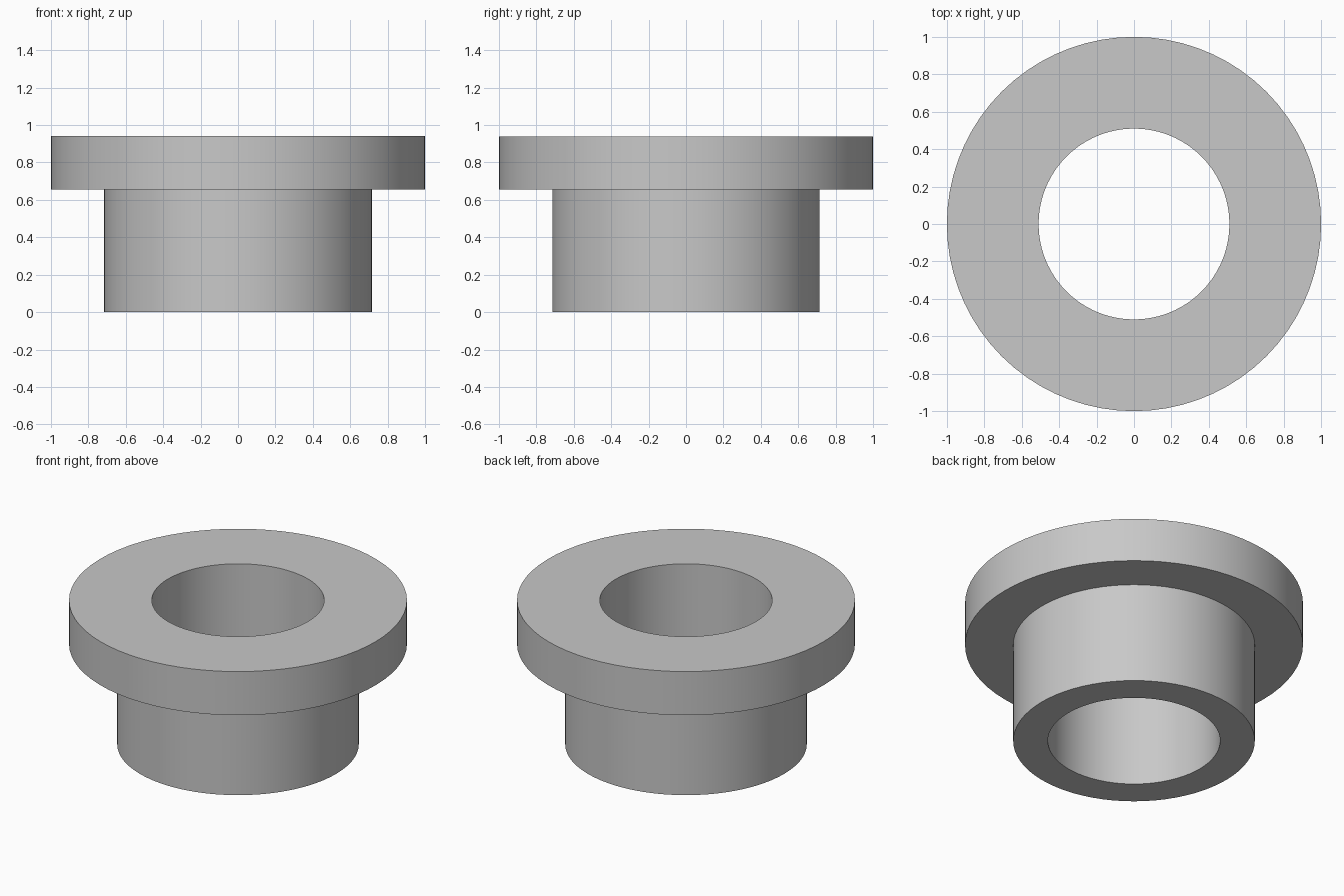
import bpy
import bmesh
import math

default = bpy.data.objects.get("Cube")
if default:
    bpy.data.objects.remove(default, do_unlink=True)

SEGMENTS = 72
BORE, SLEEVE, FLANGE = 0.51, 0.715, 1.0
FLANGE_BASE, TOP = 0.655, 0.94

# Plain grey metal
grey = bpy.data.materials.new("grey_metal")
grey.use_nodes = True
colour = (0.58, 0.58, 0.58, 1)
grey.diffuse_color = colour
grey.node_tree.nodes["Principled BSDF"].inputs["Base Color"].default_value = colour


def lathe(name, profile, material):
    """Revolve a closed (radius, height) profile around z."""
    bm = bmesh.new()
    verts = [bm.verts.new((r, 0, z)) for r, z in profile]
    edges = [bm.edges.new((a, b)) for a, b in zip(verts, verts[1:] + verts[:1])]
    bmesh.ops.spin(bm, geom=verts + edges, cent=(0, 0, 0), axis=(0, 0, 1),
                   angle=math.tau, steps=SEGMENTS, use_merge=True)
    bmesh.ops.remove_doubles(bm, verts=bm.verts, dist=0.0001)
    bmesh.ops.recalc_face_normals(bm, faces=bm.faces)
    mesh = bpy.data.meshes.new(name)
    bm.to_mesh(mesh)
    bm.free()
    mesh.materials.append(material)
    obj = bpy.data.objects.new(name, mesh)
    bpy.context.collection.objects.link(obj)
    return obj


# Sleeve with a wide flange on top and a through bore
bushing = lathe("flanged_bushing", [
    (BORE, 0), (SLEEVE, 0), (SLEEVE, FLANGE_BASE),
    (FLANGE, FLANGE_BASE), (FLANGE, TOP), (BORE, TOP),
], grey)

# Smooth curved walls, crisp rims
bpy.ops.object.select_all(action='DESELECT')
bushing.select_set(True)
bpy.context.view_layer.objects.active = bushing
bpy.ops.object.shade_smooth_by_angle(angle=math.radians(30))
